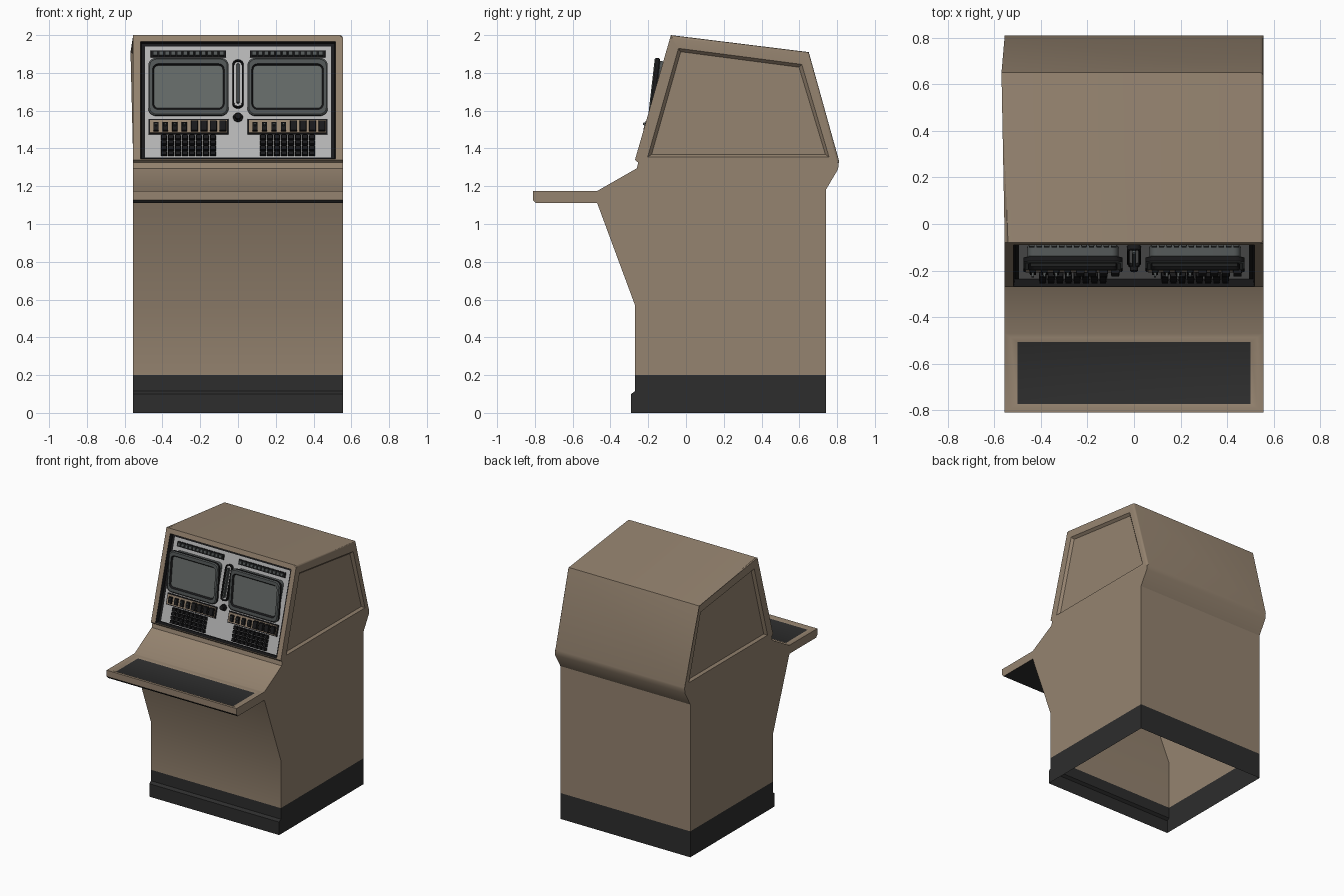
import bpy, bmesh, math
from mathutils import Vector, Matrix

if "Cube" in bpy.data.objects:
    bpy.data.objects.remove(bpy.data.objects["Cube"])


def mat(name, r, g, b):
    m = bpy.data.materials.new(name)
    m.diffuse_color = (r, g, b, 1)
    m.use_nodes = True
    m.node_tree.nodes["Principled BSDF"].inputs["Base Color"].default_value = m.diffuse_color
    return m


TAN = mat("tan_enamel", 0.30, 0.228, 0.16)
DARK = mat("dark_rubber", 0.026, 0.026, 0.026)
BLACK = mat("black_plastic", 0.010, 0.010, 0.011)
GREY = mat("light_grey_panel", 0.46, 0.46, 0.46)
HOUSING = mat("housing_grey", 0.085, 0.095, 0.095)
SCREEN = mat("screen_glass", 0.135, 0.15, 0.145)

W = 0.555                                   # half width of the cabinet
SLOPE = Vector((0, 0.19, 0.66)).normalized()
NORMAL = Vector((0, -SLOPE.z, SLOPE.y))
DEPTH = -0.03                               # control panel depth below the frame


def on_panel(x, z, d=DEPTH):
    """Point on the tilted front: x and z as seen from the front, d = height off the frame."""
    s = (z - 1.34 - d * NORMAL.z) / SLOPE.z
    return Vector((x, -0.27, 1.34)) + SLOPE * s + NORMAL * d


def frame(origin, up, normal):
    m = Matrix((Vector((1, 0, 0)), up, normal)).transposed().to_4x4()
    m.translation = origin
    return m


def finish(bm, name, mats, angle=30):
    bmesh.ops.recalc_face_normals(bm, faces=bm.faces)
    me = bpy.data.meshes.new(name)
    for f in bm.faces:
        f.smooth = True
    bm.to_mesh(me)
    bm.free()
    for m in mats:
        me.materials.append(m)
    me.set_sharp_from_angle(angle=math.radians(angle))
    ob = bpy.data.objects.new(name, me)
    bpy.context.collection.objects.link(ob)
    return ob


def recess(bm, face, rings, mats, last):
    """Inset a four-sided face through rings of corner points."""
    for ring, m in zip(rings, mats):
        new = bmesh.ops.inset_individual(bm, faces=[face], thickness=0.001)["faces"]
        for f in new:
            f.material_index = m
        for v in face.verts:
            v.co = min(ring, key=lambda p: (p - v.co).length)
    face.material_index = last


def rounded(hw, hh, r, z, n=6):
    pts = []
    for q, (sx, sy) in enumerate(((1, 1), (-1, 1), (-1, -1), (1, -1))):
        for i in range(n + 1):
            a = math.pi / 2 * (q + i / n)
            pts.append(Vector((sx * (hw - r) + r * math.cos(a), sy * (hh - r) + r * math.sin(a), z)))
    return pts


def loft(name, matrix, rings, mats, bands):
    """Stack rounded rectangles (half width, half height, radius, height); bands = slot per band, then cap."""
    bm = bmesh.new()
    loops = [[bm.verts.new(matrix @ p) for p in rounded(*r)] for r in rings]
    for k, (a, b) in enumerate(zip(loops, loops[1:])):
        for i in range(len(a)):
            j = (i + 1) % len(a)
            bm.faces.new((a[i], a[j], b[j], b[i])).material_index = bands[k]
    bm.faces.new(loops[-1]).material_index = bands[-1]
    bmesh.ops.remove_doubles(bm, verts=bm.verts, dist=1e-5)
    return finish(bm, name, mats)


def blocks(name, items, material, base=0.0, taper=0.9):
    """Tapered blocks on the panel: (x, z, width, height, thickness)."""
    bm = bmesh.new()
    for x, z, w, h, t in items:
        m = frame(on_panel(x, z), SLOPE, NORMAL)
        lo, hi = [[bm.verts.new(m @ Vector((sx * w / 2 * k, sy * h / 2 * k, d)))
                   for sx, sy in ((-1, -1), (1, -1), (1, 1), (-1, 1))]
                  for k, d in ((1, base), (taper, base + t))]
        bm.faces.new(hi)
        for i in range(4):
            j = (i + 1) % 4
            bm.faces.new((lo[i], lo[j], hi[j], hi[i]))
    return finish(bm, name, [material])


# Cabinet shell: side profile (y, z), open at the bottom
low = [(-0.27, 1.34), (-0.253, 1.325), (-0.26, 1.295), (-0.47, 1.175), (-0.81, 1.175),
       (-0.81, 1.127), (-0.795, 1.11), (-0.47, 1.11), (-0.27, 0.57), (-0.27, 0.2),
       (0.74, 0.2), (0.74, 1.18), (0.805, 1.29), (0.81, 1.335)]
head = [(0.65, 1.91), (-0.08, 2.0)]
prof = low + head
bm = bmesh.new()
L, R = [[bm.verts.new((x, y, z)) for y, z in prof] for x in (-W, W)]
strips = {}
for i in range(len(prof)):
    j = (i + 1) % len(prof)
    if i != 9:
        strips[i] = bm.faces.new((L[i], L[j], R[j], R[i]))
for i in (5, 6):
    strips[i].material_index = 1            # dark underside of the shelf
n = len(low)
sides = []
for S in (L, R):
    bm.faces.new(S[:n])
    sides.append(bm.faces.new((S[0], S[n - 1], S[n], S[n + 1])))
round_edges = [bm.edges.get((S[i], S[i + 1])) for S in (L, R) for i in (n - 1, n)]

# Framed recess in each side of the head
outer = [(-0.203, 1.355), (-0.04, 1.93), (0.613, 1.845), (0.757, 1.355)]
inner = [(-0.182, 1.368), (-0.028, 1.912), (0.598, 1.83), (0.738, 1.368)]
for f, s in zip(sides, (-1, 1)):
    recess(bm, f, [[Vector((s * W, y, z)) for y, z in outer],
                   [Vector((s * (W - 0.018), y, z)) for y, z in inner]], (0, 0), 0)

# Sunken front opening with the control panel at its back
recess(bm, strips[n + 1],
       [[on_panel(s * 0.517, z, 0) for s in (-1, 1) for z in (1.345, 1.965)],
        [on_panel(s * 0.512, z, DEPTH) for s in (-1, 1) for z in (1.347, 1.955)],
        [on_panel(s * 0.493, z, DEPTH) for s in (-1, 1) for z in (1.352, 1.94)]], (0, 2, 2), 3)

# Sunken desk pad in the shelf
recess(bm, strips[3],
       [[Vector((s * 0.53, y, 1.175)) for s in (-1, 1) for y in (-0.79, -0.487)],
        [Vector((s * 0.5, y, 1.165)) for s in (-1, 1) for y in (-0.772, -0.507)]], (0, 0), 1)
bmesh.ops.bevel(bm, geom=round_edges, offset=0.014, segments=3, profile=0.5, affect='EDGES')
finish(bm, "cabinet", [TAN, DARK, BLACK, GREY])

# Plinth with a stepped toe at the front, open below
bm = bmesh.new()
rings = [[bm.verts.new(p) for p in ((-W, y, z), (W, y, z), (W, 0.74, z), (-W, 0.74, z))]
         for y, z in ((-0.29, 0), (-0.29, 0.10), (-0.27, 0.115), (-0.27, 0.2))]
for a, b in zip(rings, rings[1:]):
    for i in range(4):
        j = (i + 1) % 4
        bm.faces.new((a[i], a[j], b[j], b[i]))
finish(bm, "plinth", [DARK])

# Two identical workstations side by side
up = Vector((0, 0.035, 0.305)).normalized()
out = Vector((0, -up.z, up.y))
for side, cx in (("left", -0.2625), ("right", 0.2625)):
    # Monitor: housing, dark flange, bezel and glass
    loft(side + "_monitor", frame(Vector((cx, -0.1825, 1.7275)), up, out),
         [(0.195, 0.14, 0.03, -0.09), (0.195, 0.14, 0.03, -0.03), (0.2125, 0.1535, 0.04, -0.025),
          (0.2125, 0.1535, 0.04, -0.006), (0.205, 0.146, 0.035, 0), (0.190, 0.122, 0.03, 0),
          (0.182, 0.113, 0.022, -0.012)],
         [HOUSING, BLACK, SCREEN], [0, 0, 1, 0, 0, 1, 2])
    # Row of indicator keys above the monitor
    blocks(side + "_indicator_plate", [(cx, 1.899, 0.40, 0.038, 0.008)], BLACK, taper=0.99)
    blocks(side + "_indicator_keys",
           [(cx - 0.176 + i * 0.032, 1.899, 0.025, 0.024, 0.012) for i in range(12)], HOUSING, 0.008)
    # Switch strip below the monitor
    blocks(side + "_switch_surround", [(cx, 1.515, 0.425, 0.085, 0.006)], BLACK, taper=0.99)
    blocks(side + "_switch_plate", [(cx, 1.515, 0.408, 0.07, 0.004)], TAN, 0.006, 0.995)
    blocks(side + "_switch_levers",
           [(cx - 0.172 + i * 0.05, 1.512, 0.028, 0.05, 0.014) for i in range(4)], BLACK, 0.01)
    blocks(side + "_lever_tips",
           [(cx - 0.172 + i * 0.05, 1.520, 0.013, 0.018, 0.022) for i in range(4)], HOUSING, 0.02, 0.7)
    blocks(side + "_square_switches",
           [(cx + 0.032 + i * 0.05, 1.515, 0.037, 0.058, 0.022) for i in range(4)], BLACK, 0.01)
    # Keypad: eight columns by four rows
    blocks(side + "_keypad_keys",
           [(cx - 0.13 + c * 0.0371, 1.371 + r * 0.0285, 0.032, 0.025, 0.024)
            for c in range(8) for r in range(4)], BLACK, taper=0.8)

# Centre handset cradle with its slider
m = frame(on_panel(0, 1.738), SLOPE, NORMAL)
loft("centre_cradle", m,
     [(0.03, 0.132, 0.028, 0), (0.03, 0.132, 0.028, 0.02), (0.027, 0.129, 0.025, 0.024),
      (0.022, 0.124, 0.020, 0.024), (0.020, 0.122, 0.018, 0.012)],
     [BLACK, GREY], [0, 0, 0, 0, 1])
loft("centre_slider", m,
     [(0.008, 0.108, 0.008, 0.010), (0.008, 0.108, 0.008, 0.030), (0.005, 0.105, 0.005, 0.034)],
     [HOUSING], [0, 0, 0])

# Round knob below the cradle
loft("round_knob", frame(on_panel(0, 1.565), SLOPE, NORMAL),
     [(0.026, 0.026, 0.026, 0), (0.024, 0.024, 0.024, 0.008), (0.018, 0.018, 0.018, 0.010),
      (0.016, 0.016, 0.016, 0.030)], [BLACK], [0, 0, 0, 0])
